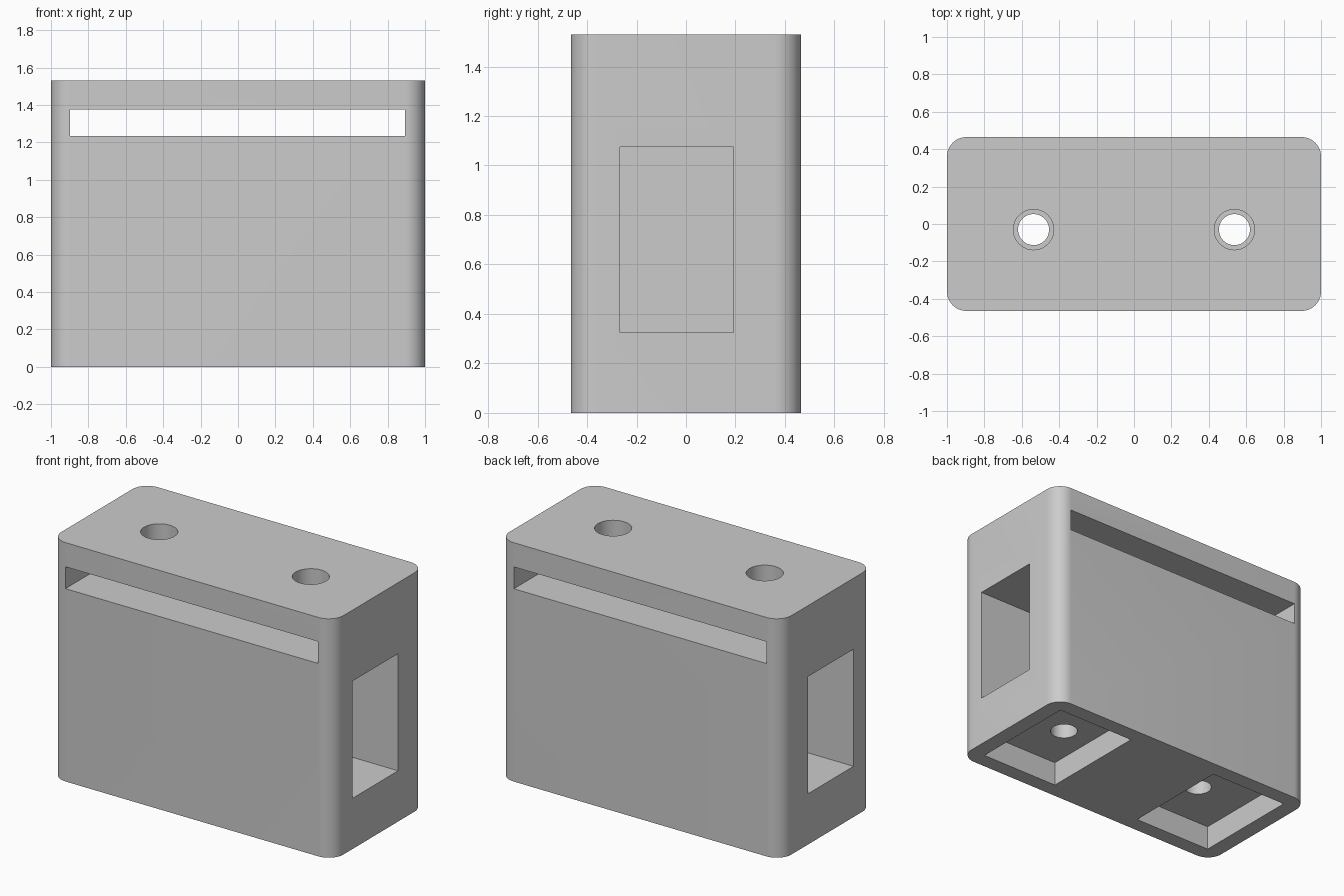
import bpy, bmesh, math

cube = bpy.data.objects.get("Cube")
if cube:
    bpy.data.objects.remove(cube, do_unlink=True)

HX, HY, H, R = 1.0, 0.465, 1.53, 0.105
HOLE_X, HOLE_Y = 0.537, -0.03

grey = bpy.data.materials.new("plain grey")
grey.use_nodes = True
colour = (0.6, 0.6, 0.6, 1)
grey.diffuse_color = colour
grey.node_tree.nodes["Principled BSDF"].inputs["Base Color"].default_value = colour


def add_object(name, bm):
    mesh = bpy.data.meshes.new(name)
    bmesh.ops.recalc_face_normals(bm, faces=bm.faces)
    bm.to_mesh(mesh)
    bm.free()
    mesh.materials.append(grey)
    obj = bpy.data.objects.new(name, mesh)
    bpy.context.collection.objects.link(obj)
    return obj


def box(name, x, y, z):
    """Box spanning the given (low, high) ranges."""
    bm = bmesh.new()
    bmesh.ops.create_cube(bm, size=1)
    for v in bm.verts:
        for i, (low, high) in enumerate((x, y, z)):
            v.co[i] = high if v.co[i] > 0 else low
    return add_object(name, bm)


def bore(name, x, radius, z):
    """Upright cylinder for a screw hole."""
    bpy.ops.mesh.primitive_cylinder_add(
        vertices=48, radius=radius, depth=z[1] - z[0],
        location=(x, HOLE_Y, sum(z) / 2))
    obj = bpy.context.object
    obj.name = name
    obj.data.materials.append(grey)
    return obj


# Block with rounded upright corners
bm = bmesh.new()
outline = []
for i, (sx, sy) in enumerate([(1, 1), (-1, 1), (-1, -1), (1, -1)]):
    for k in range(13):
        a = math.pi / 2 * (i + k / 12)
        outline.append(bm.verts.new((sx * (HX - R) + R * math.cos(a),
                                     sy * (HY - R) + R * math.sin(a), 0)))
base = bm.faces.new(outline)
top = bmesh.ops.extrude_face_region(bm, geom=[base])["geom"]
bmesh.ops.translate(bm, vec=(0, 0, H),
                    verts=[g for g in top if isinstance(g, bmesh.types.BMVert)])
body = add_object("mounting_block", bm)

# Strap slot from front to back
cutters = [box("slot_cutter", (-0.897, 0.894), (-1, 1), (1.235, 1.375))]

# Side windows, bottom recesses and stepped screw holes
for side, s in (("left", 1), ("right", -1)):
    cutters += [
        box(side + "_window_cutter", sorted((s * 0.33, s * 1.2)), (-0.267, 0.192), (0.325, 1.075)),
        box(side + "_recess_cutter", sorted((s * 0.33, s * 0.895)), (-0.363, 0.363), (-0.1, 0.158)),
        bore(side + "_screw_cutter", s * HOLE_X, 0.083, (-0.2, 1.3)),
        bore(side + "_access_cutter", s * HOLE_X, 0.108, (1.3, 1.7)),
    ]

for cutter in cutters:
    cutter.hide_render = True
    mod = body.modifiers.new(cutter.name, "BOOLEAN")
    mod.operation = "DIFFERENCE"
    mod.solver = "EXACT"
    mod.object = cutter

# Bake the cuts, then drop the cutters
bpy.context.view_layer.update()
evaluated = body.evaluated_get(bpy.context.evaluated_depsgraph_get())
mesh = bpy.data.meshes.new_from_object(evaluated)
body.modifiers.clear()
body.data = mesh
mesh.name = "mounting_block"
mesh.materials.clear()
mesh.materials.append(grey)
for poly in mesh.polygons:
    poly.material_index = 0
for cutter in cutters:
    bpy.data.objects.remove(cutter, do_unlink=True)

bpy.ops.object.select_all(action="DESELECT")
body.select_set(True)
bpy.context.view_layer.objects.active = body
bpy.ops.object.shade_smooth_by_angle(angle=math.radians(30))
